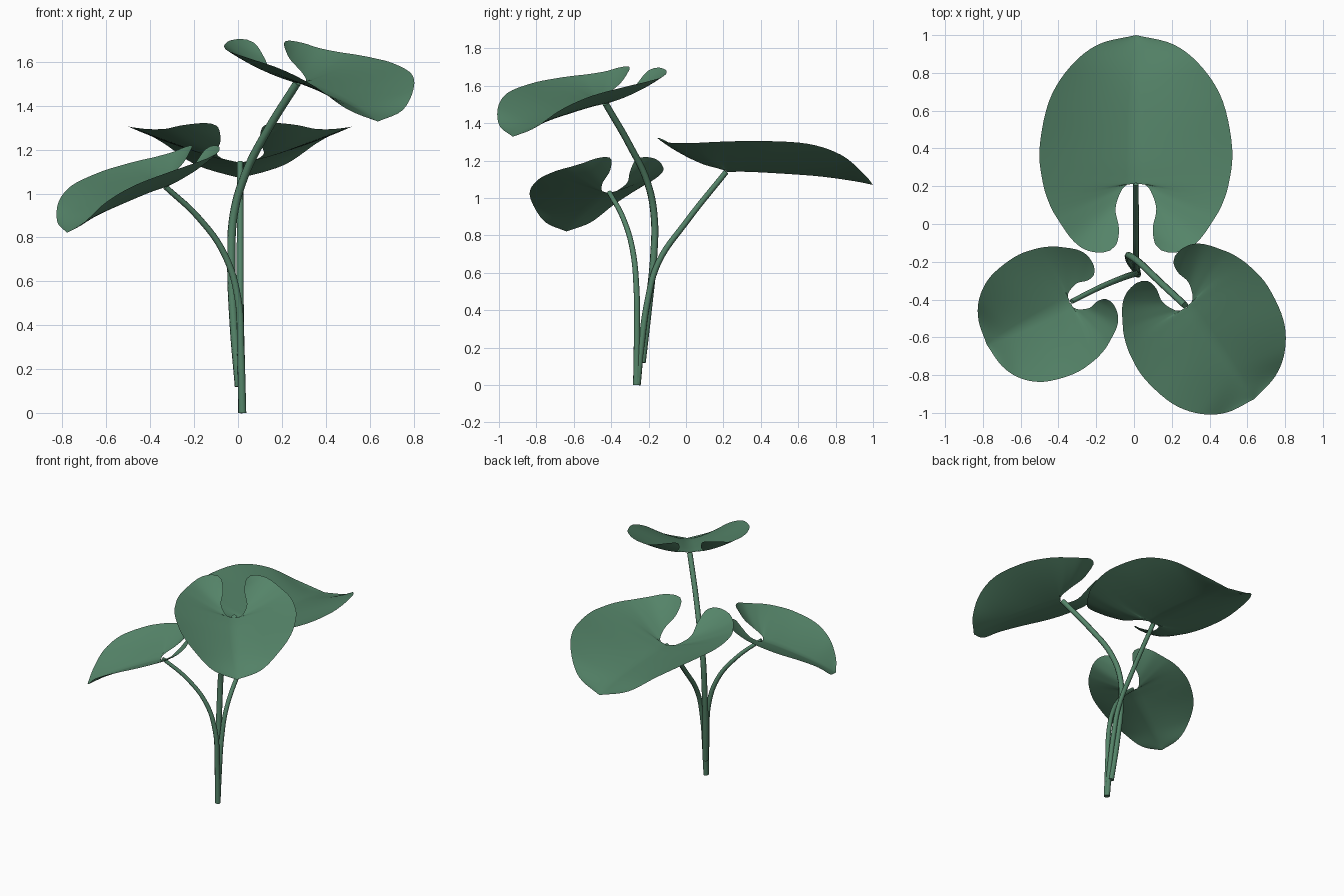
import bpy
from math import radians
from mathutils import Vector

if "Cube" in bpy.data.objects:
    bpy.data.objects.remove(bpy.data.objects["Cube"])

green = bpy.data.materials.new("leaf_green")
green.diffuse_color = (0.09, 0.23, 0.14, 1)
green.use_nodes = True
green.node_tree.nodes["Principled BSDF"].inputs["Base Color"].default_value = green.diffuse_color


def smooth_path(pts, steps):
    """Catmull-Rom curve through the points."""
    p = [Vector(q) for q in pts]
    p = [p[0] * 2 - p[1]] + p + [p[-1] * 2 - p[-2]]
    out = []
    for i in range(1, len(p) - 2):
        a, b, c, d = p[i - 1:i + 3]
        for k in range(steps):
            t = k / steps
            out.append(0.5 * (2 * b + (c - a) * t + (2 * a - 5 * b + 4 * c - d) * t ** 2
                              + (3 * b - a - 3 * c + d) * t ** 3))
    return out + [p[-2]]


# Half a leaf: rim from tip to lobe end, and midrib continuing round the notch
RIM = [(0, 1, 1.07), (.2, .95, 1.13), (.35, .83, 1.23), (.46, .65, 1.29),
       (.51, .4, 1.305), (.493, .22, 1.302), (.455, .1, 1.297), (.41, .02, 1.293),
       (.34, -.08, 1.295), (.27, -.135, 1.31), (.19, -.152, 1.32), (.135, -.14, 1.32)]
RIB = [(0, 1, 1.07), (0, .9, 1.09), (0, .72, 1.115), (0, .52, 1.13),
       (0, .33, 1.14), (0, .222, 1.14), (.04, .212, 1.145), (.078, .175, 1.157),
       (.108, .08, 1.185), (.09, -.02, 1.24), (.1, -.1, 1.30), (.135, -.14, 1.32)]
ATTACH = Vector((0, 0.2, 1.14))


def leaf_mesh(across=10, steps=5):
    verts, faces = [], []
    rim, rib = smooth_path(RIM, steps), smooth_path(RIB, steps)
    for o, i in zip(rim, rib):
        i.x = max(i.x, 0)
        for k in range(across + 1):
            t = k / across
            v = i.lerp(o, t) - ATTACH
            v.z -= 0.06 * t * (1 - t) * min(1, (o - i).length / 0.4)
            verts.append(v)
    n = across + 1
    for r in range(len(rim) - 1):
        for k in range(across):
            a = r * n + k
            faces.append((a, a + n, a + n + 1, a + 1))
    me = bpy.data.meshes.new("leaf")
    me.from_pydata(verts, [], faces)
    import bmesh
    bm = bmesh.new()
    bm.from_mesh(me)
    bmesh.ops.remove_doubles(bm, verts=bm.verts, dist=1e-5)
    bmesh.ops.recalc_face_normals(bm, faces=bm.faces)
    if sum(f.normal.z for f in bm.faces) < 0:
        bmesh.ops.reverse_faces(bm, faces=bm.faces)
    bm.to_mesh(me)
    bm.free()
    me.shade_smooth()
    me.materials.append(green)
    return me


def leaf(name, mesh, loc, pitch, roll, yaw, scale):
    ob = bpy.data.objects.new(name, mesh)
    bpy.context.collection.objects.link(ob)
    ob.location = loc
    ob.rotation_euler = (radians(pitch), radians(roll), radians(yaw))
    ob.scale = (scale,) * 3
    ob.modifiers.new("mirror", 'MIRROR').merge_threshold = 0.0005


def stem(name, pts, r0, r1):
    cu = bpy.data.curves.new(name, 'CURVE')
    cu.dimensions = '3D'
    cu.bevel_depth = 1
    cu.bevel_resolution = 2
    cu.resolution_u = 6
    cu.use_fill_caps = True
    sp = cu.splines.new('BEZIER')
    sp.bezier_points.add(len(pts) - 1)
    for i, (bp, p) in enumerate(zip(sp.bezier_points, pts)):
        bp.co = p
        bp.handle_left_type = bp.handle_right_type = 'AUTO'
        bp.radius = r0 + (r1 - r0) * i / (len(pts) - 1)
    cu.materials.append(green)
    bpy.context.collection.objects.link(bpy.data.objects.new(name, cu))


# Leaves
half = leaf_mesh()
leaf("back_leaf", half, (.01, .2, 1.14), 0, 0, 0, 1)
leaf("right_leaf", half, (.27, -.43, 1.505), -11, -1.5, -143, .8)
leaf("left_leaf", half, (-.33, -.41, 1.03), -17.5, 0, 117, .68)

# Stems
stem("back_stem", [(.018, -.26, 0), (.015, -.24, .2), (.01, -.205, .45),
                   (.01, -.15, .65), (.01, 0, .87), (.01, .215, 1.14)], .018, .015)
stem("right_stem", [(.005, -.235, .12), (-.02, -.2, .42), (-.03, -.172, .7),
                    (-.02, -.17, .9), (.03, -.205, 1.08), (.13, -.3, 1.28),
                    (.27, -.43, 1.505)], .02, .018)
stem("left_stem", [(.02, -.265, 0), (.012, -.262, .3), (0, -.265, .52),
                   (-.06, -.285, .72), (-.18, -.335, .89), (-.33, -.41, 1.03)], .019, .013)
